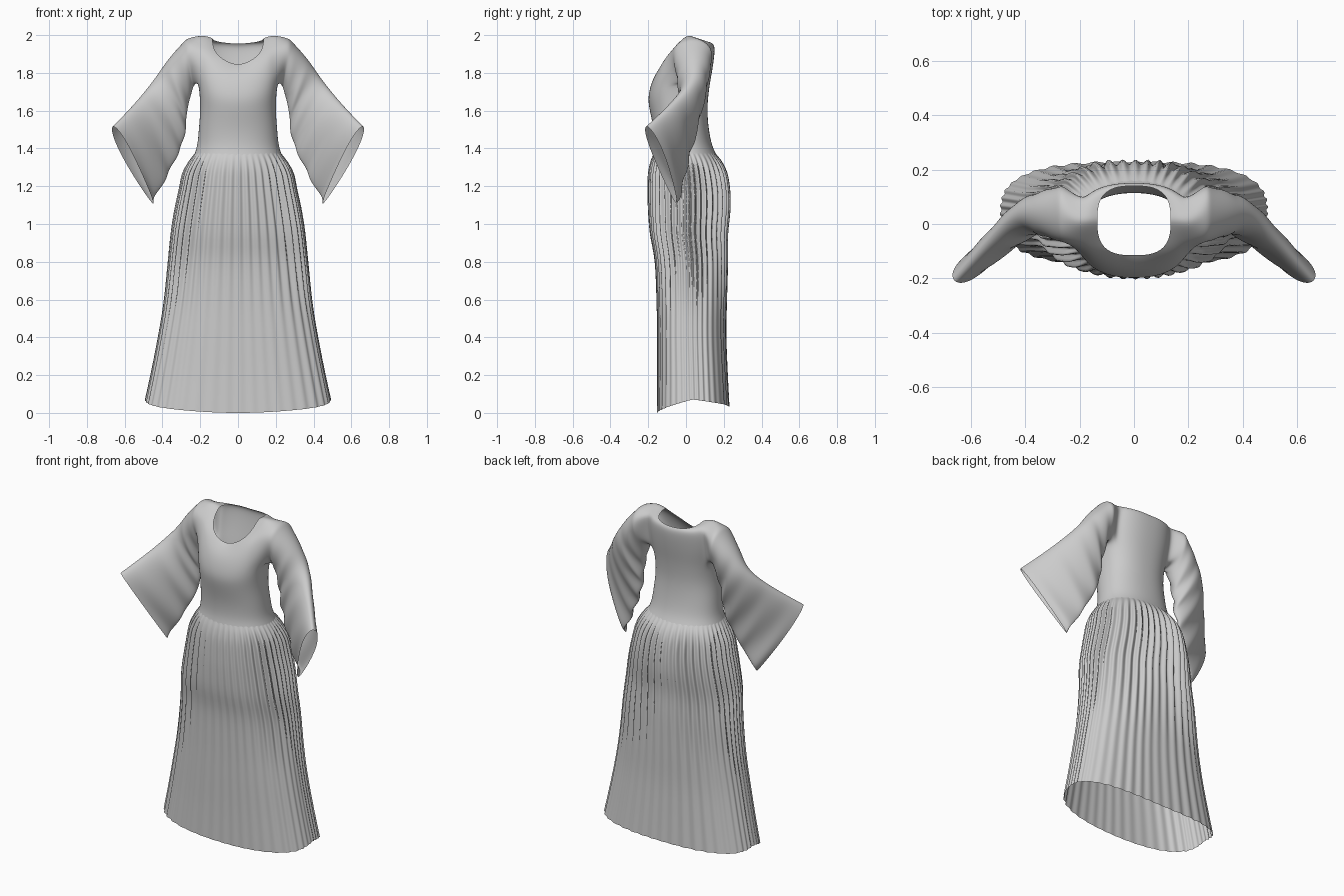
import bpy, bmesh, math
from mathutils import Vector

if "Cube" in bpy.data.objects:
    bpy.data.objects.remove(bpy.data.objects["Cube"])


def catmull(keys, steps):
    """Smoothly resample a list of equal-length tuples."""
    out = []
    n = len(keys)
    for i in range(n - 1):
        a, b, c, d = keys[max(i - 1, 0)], keys[i], keys[i + 1], keys[min(i + 2, n - 1)]
        for s in range(steps):
            t = s / steps
            out.append([0.5 * (2 * q + (r - p) * t + (2 * p - 5 * q + 4 * r - u) * t * t
                               + (3 * q - p - 3 * r + u) * t ** 3)
                        for p, q, r, u in zip(a, b, c, d)])
    out.append(list(keys[-1]))
    return out


def ring_point(ring, th, grow=0.0):
    """Point on a rounded cross-section: half width, front y, back y, side/front/back z, squareness."""
    rx, yf, yb, zs, zf, zb, e = ring
    c, s = math.cos(th), math.sin(th)
    r = (abs(c) ** e + abs(s) ** e) ** (-1 / e)
    zend = zb if s > 0 else zf
    return Vector(((rx + grow) * c * r,
                   (yf + yb) / 2 + ((yb - yf) / 2 + grow) * s * r,
                   zs + (zend - zs) * abs(s) ** 1.3))


def finish(bm, name, levels):
    bmesh.ops.recalc_face_normals(bm, faces=bm.faces)
    me = bpy.data.meshes.new(name)
    bm.to_mesh(me)
    bm.free()
    for p in me.polygons:
        p.use_smooth = True
    ob = bpy.data.objects.new(name, me)
    bpy.context.collection.objects.link(ob)
    if levels:
        mod = ob.modifiers.new("smooth", 'SUBSURF')
        mod.levels = mod.render_levels = levels
    return ob


# ---- Bodice with armholes and bell sleeves ----
N = 32
torso = [
    (.235, -.176, .165, 1.36, 1.36, 1.36, 2.2),
    (.215, -.165, .138, 1.41, 1.41, 1.41, 2.2),
    (.208, -.170, .120, 1.50, 1.50, 1.50, 2.3),
    (.199, -.190, .112, 1.60, 1.59, 1.60, 2.3),
    (.203, -.201, .118, 1.69, 1.65, 1.68, 2.4),
    (.212, -.196, .126, 1.76, 1.70, 1.74, 2.4),    # armhole bottom
    (.222, -.182, .137, 1.83, 1.75, 1.80, 2.4),
    (.225, -.163, .148, 1.92, 1.79, 1.87, 2.4),
    (.215, -.140, .153, 2.00, 1.82, 1.925, 2.5),   # armhole top
    (.170, -.126, .148, 2.00, 1.835, 1.945, 2.7),
    (.135, -.115, .140, 1.985, 1.845, 1.955, 3.0),  # neckline
]
LOW, TOP, HALF = 5, 8, 3
bm = bmesh.new()
grid = [[bm.verts.new(ring_point(r, 2 * math.pi * i / N)) for i in range(N)] for r in torso]


def in_armhole(j, i):
    return LOW <= j < TOP and any((i - c + HALF) % N < 2 * HALF for c in (0, N // 2))


for j in range(len(torso) - 1):
    for i in range(N):
        if not in_armhole(j, i):
            k = (i + 1) % N
            bm.faces.new((grid[j][i], grid[j][k], grid[j + 1][k], grid[j + 1][i]))

# sleeve sections: top xyz, bottom xyz, half thickness, thickness direction xy
sleeve = catmull([
    (.270, .04, 1.985, .235, .030, 1.730, .100, 0, 1),
    (.365, .04, 1.880, .268, .030, 1.600, .080, .05, 1),
    (.450, .02, 1.760, .285, .030, 1.450, .060, .3, .95),
    (.545, -.08, 1.642, .360, .000, 1.280, .048, .65, .75),
    (.662, -.21, 1.520, .457, -.040, 1.105, .042, .7, .7),
], 4)
loop = ([(TOP, i) for i in range(HALF + 1)] + [(j, HALF) for j in range(TOP - 1, LOW, -1)]
        + [(LOW, i) for i in range(HALF, -HALF - 1, -1)]
        + [(j, -HALF) for j in range(LOW + 1, TOP)] + [(TOP, i) for i in range(-HALF, 0)])
M = len(loop)
for side in (1, -1):
    prev = [grid[j][i % N if side > 0 else (N // 2 - i) % N] for j, i in loop]
    for n, sec in enumerate(sleeve):
        top, bot, perp = Vector(sec[:3]), Vector(sec[3:6]), Vector((sec[7], sec[8], 0))
        cur = []
        for k in range(M):
            a = 2 * math.pi * k / M
            t = (1 - math.cos(a)) / 2
            # hanging folds towards the lower edge
            fold = .016 * t * math.sin(n * 2.1 + t * 2) * min(1, n / 4)
            p = top.lerp(bot, t) + perp * (sec[6] * math.sin(a) * (1 + .4 * math.cos(a)) + fold)
            cur.append(bm.verts.new((p.x * side, p.y, p.z)))
        for k in range(M):
            m = (k + 1) % M
            bm.faces.new((prev[k], prev[m], cur[m], cur[k]))
        prev = cur
finish(bm, "bodice_and_sleeves", 2)

# ---- Pleated skirt ----
PLEATS, COLS = 44, 44 * 8
rings = catmull([
    (.227, -.171, .155, 1.375, 1.375, 1.375, 2.2),
    (.258, -.186, .188, 1.33, 1.33, 1.33, 2.2),
    (.285, -.196, .212, 1.27, 1.27, 1.27, 2.2),
    (.303, -.198, .226, 1.18, 1.18, 1.18, 2.3),
    (.325, -.196, .228, 1.08, 1.08, 1.08, 2.3),
    (.346, -.186, .216, .95, .95, .95, 2.4),
    (.364, -.162, .217, .80, .80, .80, 2.5),
    (.388, -.154, .214, .60, .60, .60, 2.6),
    (.420, -.152, .212, .41, .40, .40, 2.7),
    (.455, -.151, .219, .23, .20, .21, 2.8),
    (.490, -.153, .228, .07, .00, .035, 2.9),
], 4)
bm = bmesh.new()
rows = []
for r in rings:
    z = r[3]
    fade = min(1, max(0, (1.38 - z) / .12))
    amp = fade * (.003 + .008 * min(1, max(0, (z - .5) / .5)))
    row = []
    for i in range(COLS):
        th = 2 * math.pi * i / COLS
        # pleats are softer at the middle of the front
        soft = 1 - .6 * max(0, -math.sin(th)) ** 8
        wave = math.cos(PLEATS * th + .8 * math.sin(5 * th)) * (1 + .3 * math.sin(7 * th))
        row.append(bm.verts.new(ring_point(r, th, amp * soft * wave)))
    rows.append(row)
for a, b in zip(rows, rows[1:]):
    for i in range(COLS):
        k = (i + 1) % COLS
        bm.faces.new((a[i], a[k], b[k], b[i]))
finish(bm, "pleated_skirt", 0)
